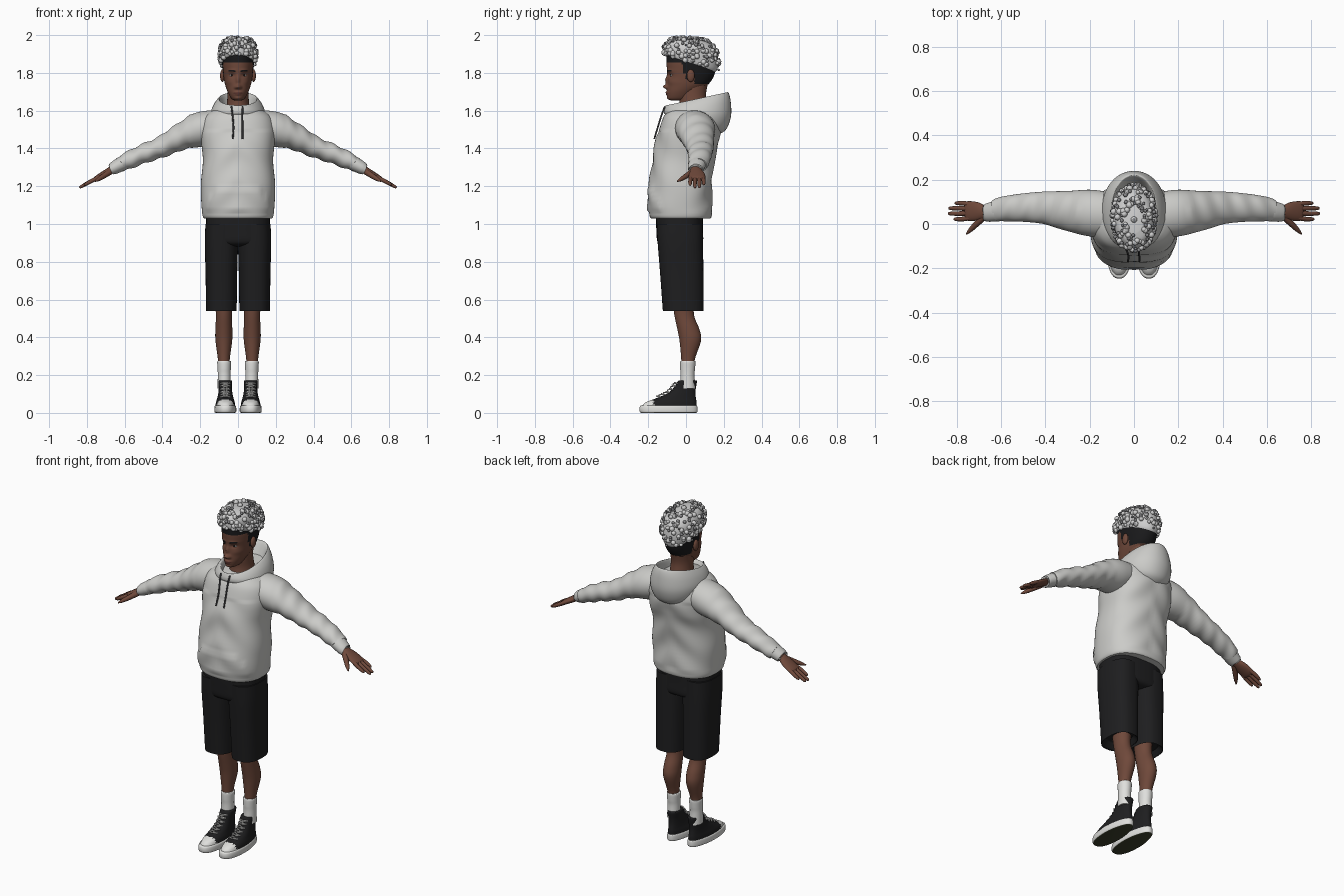
import bpy, bmesh, math, random
from mathutils import Vector, Matrix

random.seed(4)
COLORS = {
    "hoodie grey": (0.60, 0.60, 0.58), "brown skin": (0.16, 0.066, 0.043),
    "black cloth": (0.013, 0.013, 0.014), "dark hair": (0.010, 0.010, 0.011),
    "pale hair": (0.62, 0.62, 0.62), "curl grey": (0.25, 0.25, 0.26),
    "white": (0.74, 0.74, 0.72), "olive sole": (0.045, 0.05, 0.025),
    "cord grey": (0.08, 0.08, 0.085), "lip brown": (0.12, 0.042, 0.033)}
MATS = {}
for key, c in COLORS.items():
    MATS[key] = bpy.data.materials.new(key)
    MATS[key].diffuse_color = (*c, 1)


def add(name, bm, mat):
    bmesh.ops.recalc_face_normals(bm, faces=bm.faces)
    me = bpy.data.meshes.new(name)
    bm.to_mesh(me)
    bm.free()
    me.materials.append(MATS[mat])
    me.shade_smooth()
    me.set_sharp_from_angle(angle=0.9)
    ob = bpy.data.objects.new(name, me)
    bpy.context.collection.objects.link(ob)
    return ob


def dense(rows, sub):
    """Catmull-Rom interpolation between cross-section rows."""
    out = []
    for i in range(len(rows) - 1):
        p = [rows[max(0, min(len(rows) - 1, i + k))] for k in (-1, 0, 1, 2)]
        for j in range(sub):
            t = j / sub
            out.append([0.5 * (2 * b + (c - a) * t + (2 * a - 5 * b + 4 * c - d) * t * t
                               + (3 * b - a - 3 * c + d) * t ** 3) for a, b, c, d in zip(*p)])
    return out + [list(rows[-1])]


def bridge(name, loops, mat):
    bm = bmesh.new()
    vs = [[bm.verts.new(p) for p in lp] for lp in loops]
    n = len(vs[0])
    for a, b in zip(vs, vs[1:]):
        for i in range(n):
            bm.faces.new((a[i], a[(i + 1) % n], b[(i + 1) % n], b[i]))
    bm.faces.new(vs[0])
    bm.faces.new(vs[-1])
    return add(name, bm, mat)


def spow(v, e):
    return math.copysign(abs(v) ** e, v)


def stack(name, rows, mat, cx=0, n=2.2, seg=48, sub=5):
    """Upright loft. Row: z at front, z at back, y front, y back, half width."""
    loops = []
    for zf, zb, yf, yb, w in dense(rows, sub):
        lp = []
        for k in range(seg):
            a = math.tau * k / seg
            u = spow(math.sin(a), 2 / n)
            lp.append((cx + w * spow(math.cos(a), 2 / n), (yf + yb) / 2 + (yb - yf) / 2 * u,
                       zf + (zb - zf) * (u + 1) / 2))
        loops.append(lp)
    return bridge(name, loops, mat)


def limb(name, rows, mat, s=1, seg=24, sub=5):
    """Loft along a path. Row: x, y, z, radius across y, radius across height."""
    d = dense(rows, sub)
    loops = []
    for i, (x, y, z, a, b) in enumerate(d):
        t = (Vector(d[min(i + 1, len(d) - 1)][:3]) - Vector(d[max(i - 1, 0)][:3])).normalized()
        side = Vector((0, 1, 0))
        side = (side - t * t.dot(side)).normalized()
        up = t.cross(side)
        lp = [Vector((x, y, z)) + side * a * math.cos(math.tau * k / seg)
              + up * b * math.sin(math.tau * k / seg) for k in range(seg)]
        loops.append([(s * p.x, p.y, p.z) for p in lp])
    return bridge(name, loops, mat)


def ball(name, loc, size, mat):
    bm = bmesh.new()
    bmesh.ops.create_uvsphere(bm, u_segments=16, v_segments=10, radius=1,
                              matrix=Matrix.Translation(loc) @ Matrix.Diagonal((*size, 1)))
    return add(name, bm, mat)


def cord(name, pts, r, mat):
    return limb(name, [(*p, r, r) for p in pts], mat, seg=8, sub=3)


def flat(z, yf, yb, w):
    return (z, z, yf, yb, w)


def paint(ob, mat, rule):
    ob.data.materials.append(MATS[mat])
    for f in ob.data.polygons:
        if rule(f.center, f.normal):
            f.material_index = len(ob.data.materials) - 1


def sculpt(ob, fn):
    for v in ob.data.vertices:
        v.co += Vector(fn(v.co))
    ob.data.update()


# Hoodie body with front pocket and soft folds
body = stack("hoodie_body", [
    flat(1.03, -.185, .13, .180), flat(1.06, -.195, .138, .190), flat(1.2, -.196, .137, .197),
    flat(1.33, -.178, .150, .186), flat(1.42, -.165, .172, .193), flat(1.5, -.142, .182, .198),
    flat(1.56, -.122, .170, .182), flat(1.595, -.100, .15, .145), flat(1.61, -.085, .14, .11)],
    "hoodie grey", n=2.4, seg=80, sub=7)


def body_folds(p):
    fold = .004 * math.sin(p.z * 34 + abs(p.x) * 30) * (1.07 < p.z < 1.5)
    edge = .17 - max(0, p.z - 1.12) * .9
    pocket = .008 if p.y < -.03 and 1.065 < p.z < 1.2 and abs(p.x) < edge else 0
    return (0, fold - pocket, 0)


sculpt(body, body_folds)

# Hood: open bowl lying behind the neck
stack("hood", [
    (1.57, 1.47, -.10, .165, .105), (1.585, 1.50, -.115, .212, .137), (1.60, 1.57, -.117, .238, .145),
    (1.615, 1.645, -.113, .237, .130), (1.628, 1.693, -.106, .226, .106),
    (1.622, 1.69, -.098, .212, .096), (1.605, 1.63, -.085, .18, .088)], "hoodie grey", n=2.1)

for s, tag in ((1, "left"), (-1, "right")):
    # Sleeve with creases, and cuff
    sleeve = limb("sleeve_" + tag, [
        (.10, .04, 1.525, .10, .08), (.20, .05, 1.50, .105, .092), (.30, .06, 1.462, .09, .070),
        (.40, .073, 1.41, .074, .056), (.50, .074, 1.372, .064, .050), (.59, .068, 1.332, .056, .044),
        (.625, .06, 1.314, .050, .040)], "hoodie grey", s, seg=40, sub=8)
    sculpt(sleeve, lambda p: (0, 0, .004 * math.sin(abs(p.x) * 75 + p.y * 25) * (abs(p.x) > .25)))
    limb("cuff_" + tag, [(.61, .062, 1.321, .048, .038), (.63, .057, 1.311, .046, .037),
                         (.665, .051, 1.292, .041, .032), (.667, .051, 1.291, .034, .026)],
         "hoodie grey", s)
    # Hand
    limb("palm_" + tag, [(.63, .05, 1.308, .027, .022), (.67, .052, 1.287, .029, .019),
                         (.71, .057, 1.264, .042, .017), (.752, .059, 1.240, .044, .013),
                         (.764, .059, 1.234, .036, .006)], "brown skin", s)
    for i, (y, tip) in enumerate(((.022, .815), (.047, .84), (.071, .838), (.094, .81))):
        zt = 1.243 - (tip - .745) * .53
        limb(f"finger_{i}_{tag}", [(.74, .059 + (y - .059) * .85, 1.246, .011, .011),
                                   ((.74 + tip) / 2, y, (1.247 + zt) / 2, .0105, .0105),
                                   (tip - .008, y, zt + .004, .008, .008), (tip, y, zt, .002, .002)],
             "brown skin", s, seg=12, sub=3)
    limb("thumb_" + tag, [(.675, .035, 1.278, .016, .016), (.71, .002, 1.255, .014, .014),
                          (.74, -.028, 1.236, .010, .010), (.757, -.046, 1.226, .003, .003)],
         "brown skin", s, seg=12, sub=3)
    # Shorts leg with a hollow hem
    stack("shorts_leg_" + tag, [
        flat(.575, -.09, .06, .062), flat(.55, -.112, .082, .075), flat(.545, -.122, .092, .080),
        flat(.56, -.124, .093, .081), flat(.75, -.138, .092, .084), flat(.90, -.15, .09, .088),
        flat(1.0, -.155, .088, .084)], "black cloth", cx=s * .088, n=2.5)
    # Leg and sock
    stack("leg_" + tag, [
        flat(.62, -.075, .045, .05), flat(.52, -.062, .042, .042), flat(.44, -.045, .072, .045),
        flat(.38, -.034, .079, .044), flat(.28, -.025, .046, .031), flat(.20, -.025, .044, .030)],
        "brown skin", cx=s * .075, n=2)
    stack("sock_" + tag, [
        flat(.13, -.032, .05, .035), flat(.20, -.029, .045, .034), flat(.235, -.031, .048, .035),
        flat(.27, -.031, .050, .037), flat(.276, -.026, .045, .032)], "white", cx=s * .073, n=2)
    # High-top shoe: sole, upper with toe cap, laces
    fx = s * .067
    sole = stack("shoe_sole_" + tag, [
        flat(0, -.235, .053, .050), flat(.004, -.244, .06, .057), flat(.02, -.247, .061, .058),
        flat(.036, -.243, .059, .056), flat(.039, -.235, .054, .050)], "white", cx=fx, n=2.4, sub=3)
    paint(sole, "olive sole", lambda c, n: n.z < -.8)
    upper = stack("shoe_upper_" + tag, [
        flat(.03, -.238, .056, .053), flat(.055, -.215, .056, .050), flat(.075, -.165, .053, .045),
        flat(.10, -.105, .05, .041), flat(.13, -.068, .052, .039), flat(.165, -.045, .058, .042),
        flat(.172, -.038, .054, .038)], "black cloth", cx=fx, n=2.3)
    paint(upper, "white", lambda c, n: c.y < -.172 and c.z < .075)
    # narrow the heel of the shoe
    for part in (sole, upper):
        sculpt(part, lambda p: (-(p.x - fx) * max(0, p.y + .08) * 1.6, 0, 0))
    rows = [(-.152, .085), (-.127, .097), (-.103, .109), (-.085, .125), (-.070, .143), (-.058, .157)]
    for i, (y, z) in enumerate(rows):
        cord(f"lace_{i}_{tag}", [(fx - .026, y + .016, z - .002), (fx, y - .003, z + .004),
                                 (fx + .026, y + .016, z - .002)], .0036, "white")
    for i, ((y0, z0), (y1, z1)) in enumerate(zip(rows, rows[1:])):
        for d in (-1, 1):
            cord(f"lace_cross_{i}_{d}_{tag}", [(fx - d * .024, y0 + .012, z0),
                                               (fx, (y0 + y1) / 2 - .004, (z0 + z1) / 2 + .004),
                                               (fx + d * .024, y1 + .012, z1)], .003, "white")
    # Ear, eye and drawstring
    ball("ear_" + tag, (s * .083, .025, 1.785), (.012, .021, .033), "brown skin")
    ball("eye_" + tag, (s * .032, -.070, 1.787), (.014, .0125, .007), "white")
    ball("iris_" + tag, (s * .032, -.0785, 1.787), (.006, .006, .0062), "dark hair")
    cord("drawstring_" + tag, [(s * .03 - .005, -.112, 1.622), (s * .026 - .003, -.130, 1.575),
                               (s * .024, -.150, 1.51), (s * .026 - .002, -.168, 1.45)],
         .0045, "cord grey")

# Shorts hips
stack("shorts_hips", [flat(.88, -.10, .05, .12), flat(.90, -.148, .088, .165),
                      flat(.97, -.157, .09, .168), flat(1.06, -.16, .09, .168)],
      "black cloth", n=2.7)

# Neck and head
stack("neck", [flat(1.56, -.05, .12, .075), flat(1.63, -.035, .112, .060),
               flat(1.69, -.038, .106, .056), flat(1.76, -.03, .12, .058)], "brown skin", n=2)
head = stack("head", [
    flat(1.654, -.080, -.01, .018), flat(1.665, -.096, .02, .036), flat(1.70, -.100, .06, .055),
    flat(1.74, -.098, .118, .069), flat(1.78, -.097, .146, .076), flat(1.82, -.101, .158, .081),
    flat(1.86, -.103, .165, .084), flat(1.90, -.10, .16, .078), flat(1.94, -.07, .12, .055)],
    "brown skin", n=2.15, seg=96, sub=10)
# Face bumps: x, z, width, height, amount
BUMPS = [(0, 1.727, .013, .011, .022), (.013, 1.723, .008, .008, .007), (0, 1.762, .009, .024, .013),
         (0, 1.697, .020, .006, .009), (0, 1.686, .017, .006, .007), (0, 1.667, .016, .008, .004),
         (.032, 1.788, .016, .011, -.009), (.032, 1.812, .022, .008, .004), (.05, 1.752, .02, .016, .004)]


def face(p):
    if p.y > -.03:
        return (0, 0, 0)
    return (0, -sum(a * math.exp(-((abs(p.x) - x) / w) ** 2 - ((p.z - z) / h) ** 2)
                    for x, z, w, h, a in BUMPS), 0)


sculpt(head, face)
paint(head, "dark hair", lambda c, n: c.z > 1.858 or (c.y > -.02 and c.z > 1.795)
      or (c.y > .045 and c.z > 1.738) or (0 < c.y < .02 and c.z > 1.765)
      or (c.y < -.03 and abs(c.z - 1.813 + abs(abs(c.x) - .035) * .2) < .0042 and .014 < abs(c.x) < .052))
paint(head, "lip brown", lambda c, n: c.y < -.085 and abs(c.z - 1.691) < .0095 - abs(c.x) * .3
      and abs(c.x) < .024)

# Curly pale top hair: volume plus scattered curls
top = stack("top_hair", [
    (1.892, 1.795, -.095, .14, .070), (1.898, 1.815, -.113, .164, .086), (1.93, 1.865, -.114, .170, .093),
    (1.955, 1.92, -.103, .158, .089), (1.975, 1.958, -.08, .125, .070), (1.984, 1.976, -.04, .08, .038)],
    "pale hair", n=2.1)
spots = [(p.center.copy(), p.normal.copy()) for p in top.data.polygons if p.normal.z > -.5]
areas = [p.area for p in top.data.polygons if p.normal.z > -.5]
for name, count, lo, hi, mat in (("pale_curls", 150, .010, .015, "pale hair"),
                                 ("grey_curls", 130, .006, .0095, "curl grey")):
    bm = bmesh.new()
    for c, n in random.choices(spots, areas, k=count):
        r = random.uniform(lo, hi)
        p = c + n * (r * .25 if mat == "pale hair" else .009)
        p.z = min(p.z, 1.999 - r)
        bmesh.ops.create_icosphere(bm, subdivisions=2, radius=r, matrix=Matrix.Translation(p))
    add(name, bm, mat)
